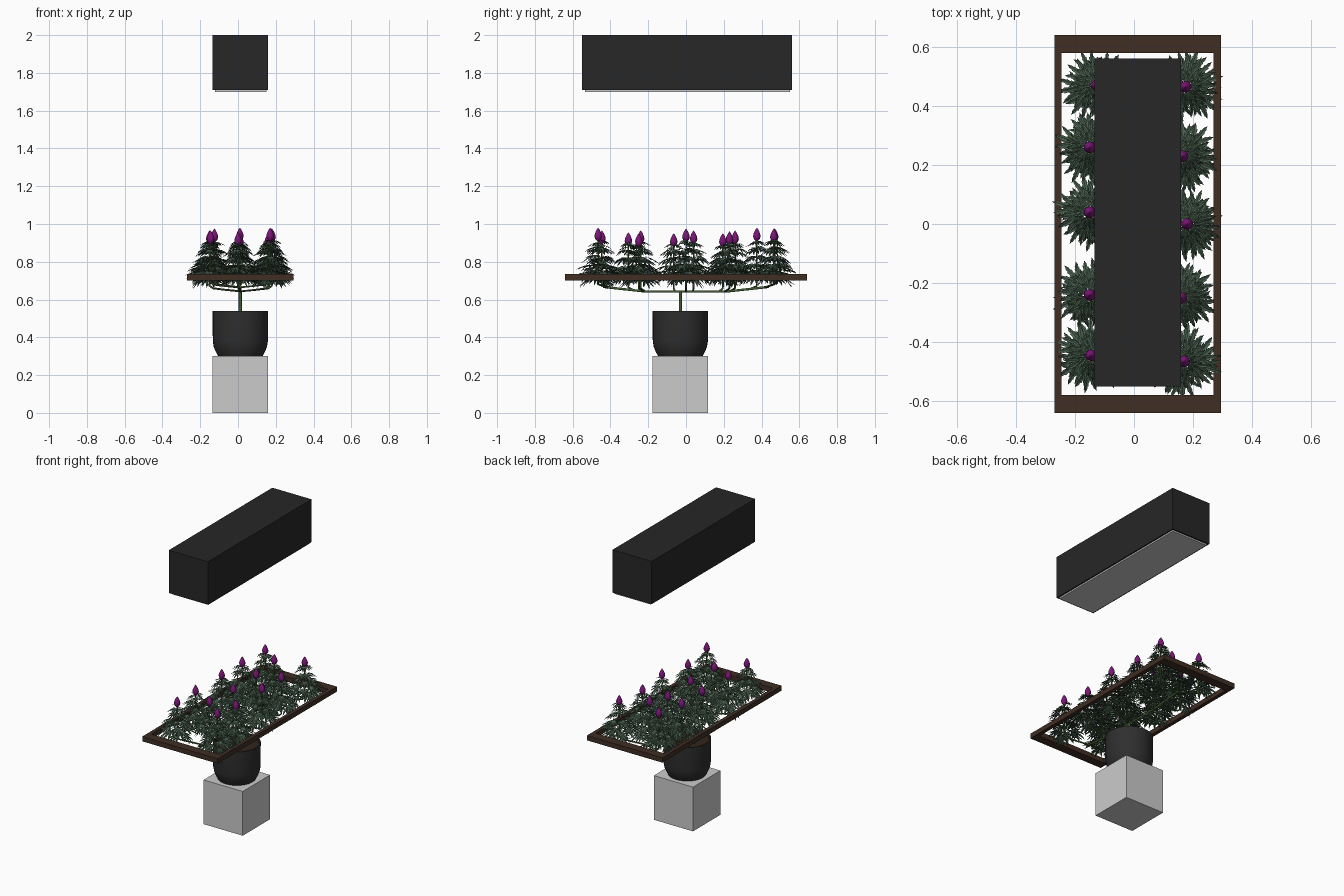
import bpy, bmesh, random
from math import cos, sin, pi, radians
from mathutils import Matrix, Vector

if "Cube" in bpy.data.objects:
    bpy.data.objects.remove(bpy.data.objects["Cube"])

random.seed(4)
CX, CY = 0.0125, -0.03


def mat(name, rgb):
    m = bpy.data.materials.new(name)
    m.diffuse_color = (*rgb, 1)
    m.use_nodes = True
    m.node_tree.nodes["Principled BSDF"].inputs["Base Color"].default_value = m.diffuse_color
    return m


BLACK = mat("black_metal", (0.02, 0.02, 0.02))
POT = mat("black_plastic", (0.028, 0.028, 0.028))
WOOD = mat("dark_wood", (0.05, 0.027, 0.017))
SOIL = mat("soil", (0.03, 0.018, 0.01))
STEM = mat("stem_green", (0.06, 0.11, 0.035))
LEAF = mat("leaf_green", (0.065, 0.115, 0.075))
BUD = mat("bud_purple", (0.2, 0.008, 0.19))


def make(name, verts, faces, material=None, smooth=False):
    me = bpy.data.meshes.new(name)
    me.from_pydata(verts, [], faces)
    bm = bmesh.new()
    bm.from_mesh(me)
    if name[:4] != "leav":
        bmesh.ops.recalc_face_normals(bm, faces=bm.faces)
    for f in bm.faces:
        f.smooth = smooth
    bm.to_mesh(me)
    bm.free()
    ob = bpy.data.objects.new(name, me)
    bpy.context.collection.objects.link(ob)
    if material:
        me.materials.append(material)
    return ob


def box(name, x0, x1, y0, y1, z0, z1, material=None):
    v = [(x, y, z) for x in (x0, x1) for y in (y0, y1) for z in (z0, z1)]
    f = [(0, 1, 3, 2), (4, 6, 7, 5), (0, 4, 5, 1), (2, 3, 7, 6), (0, 2, 6, 4), (1, 5, 7, 3)]
    return make(name, v, f, material)


def lathe(name, profile, x, y, material, sides):
    v, f, n = [], [], sides
    for r, z in profile:
        v += [(x + r * cos(2 * pi * i / n), y + r * sin(2 * pi * i / n), z) for i in range(n)]
    for k in range(len(profile) - 1):
        for i in range(n):
            j = (i + 1) % n
            f.append((k * n + i, k * n + j, k * n + n + j, k * n + n + i))
    f += [tuple(range(n)), tuple(range(len(v) - n, len(v)))]
    ob = make(name, v, f, material)
    bpy.ops.object.select_all(action='DESELECT')
    ob.select_set(True)
    bpy.context.view_layer.objects.active = ob
    bpy.ops.object.shade_smooth_by_angle(angle=radians(35))
    return ob


def tubes(name, paths, radius):
    cu = bpy.data.curves.new(name, 'CURVE')
    cu.dimensions = '3D'
    cu.bevel_depth, cu.bevel_resolution, cu.use_fill_caps = radius, 1, True
    for pts, scale in paths:
        s = cu.splines.new('POLY')
        s.points.add(len(pts) - 1)
        for p, co in zip(s.points, pts):
            p.co, p.radius = (*co, 1), scale
    cu.materials.append(STEM)
    ob = bpy.data.objects.new(name, cu)
    bpy.context.collection.objects.link(ob)


def add_leaflet(verts, faces, m, length):
    # serrated blade, folded along its midrib and drooping at the tip
    first, teeth = len(verts), 5
    verts.append(m @ Vector((0, 0, 0)))
    stations = 0
    for k in range(teeth):
        for t, w in (((k + 0.75) / (teeth + 0.6), 1.0), ((k + 0.85) / (teeth + 0.6), 0.7)):
            half = length * 0.115 * w * sin(pi * min(1, t * 0.95 + 0.04)) ** 0.8
            x, z = length * t, -0.16 * length * t * t
            verts.extend(m @ Vector(c) for c in
                         ((x, half, z + half * .3), (x * 0.97, 0, z), (x, -half, z + half * .3)))
            stations += 1
    verts.append(m @ Vector((length, 0, -0.17 * length)))
    faces += [(first, first + 2, first + 1), (first, first + 3, first + 2)]
    for s in range(stations - 1):
        a = first + 1 + 3 * s
        faces += [(a, a + 1, a + 4, a + 3), (a + 1, a + 2, a + 5, a + 4)]
    a, tip = first + 1 + 3 * (stations - 1), len(verts) - 1
    faces += [(a, a + 1, tip), (a + 1, a + 2, tip)]


FAN = [(0, 1), (27, .93), (-27, .93), (57, .75), (-57, .75), (100, .45), (-100, .45)]
# leaf tiers: height, leaf count, stalk length, leaf length, pitch
TIERS = [(.705, 4, .05, .075, 28), (.73, 6, .052, .09, 12), (.765, 6, .045, .085, 16),
         (.81, 5, .035, .072, 20), (.855, 5, .028, .06, 22), (.895, 5, .016, .045, 22)]


def plant(i, x, y, top):
    k = (top - .70) / .27
    verts, faces = [], []
    paths = [([(x, y, .69), (x, y, top - .05)], 1)]
    turn = random.uniform(0, 6)
    for z, n, stalk, size, pitch in TIERS:
        turn += 0.6
        for j in range(n):
            az = turn + 2 * pi * j / n + random.uniform(-.2, .2)
            base = Vector((x, y, .70 + (z - .70) * k + random.uniform(-.012, .012)))
            rot = Matrix.Rotation(az, 4, 'Z')
            end = base + rot @ Vector((stalk * .94, 0, stalk * .3))
            paths.append(([base, end], .35))
            m = Matrix.Translation(end) @ rot @ Matrix.Rotation(radians(pitch + random.uniform(-10, 10)), 4, 'Y')
            s = size * random.uniform(.85, 1.12)
            for ang, rel in FAN:
                add_leaflet(verts, faces, m @ Matrix.Rotation(radians(ang), 4, 'Z'), s * rel)
    make(f"leaves_{i}", verts, faces, LEAF)
    tubes(f"plant_stem_{i}", paths, .0045)
    lathe(f"bud_{i}", [(.006, top - .07), (.015, top - .06), (.02, top - .045), (.017, top - .03),
                       (.009, top - .012), (.001, top)], x, y, BUD, 12)


# stand, pot and soil
box("stand", CX - .147, CX + .147, CY - .147, CY + .147, 0, .30)
lathe("pot", [(.118, .30), (.13, .323), (.141, .35), (.146, .38), (.147, .54), (.139, .54), (.137, .52)],
      CX, CY, POT, 40)
lathe("soil", [(.137, .515), (.137, .525)], CX, CY, SOIL, 40)

# lamp housing and light panel
box("lamp_housing", CX - .147, CX + .147, -.55, .56, 1.71, 2.0, BLACK)
box("lamp_panel", CX - .133, CX + .138, -.535, .55, 1.70, 1.711)

# wooden frame around the canopy
for side in (-1, 1):
    a, b = sorted((CX + side * .2575, CX + side * .2825))
    box("frame_side_rail", a, b, -.58, .58, .702, .735, WOOD)
    a, b = sorted((side * .58, side * .64))
    box("frame_end_rail", CX - .2825, CX + .2825, a, b, .702, .735, WOOD)

# fourteen shoots: x, y, top height
SHOOTS = [(-.145, -.445, .965), (-.15, -.24, .965), (-.15, .04, .965), (-.15, .26, .965), (-.125, .47, .975),
          (.17, -.465, .98), (.16, -.25, .95), (.18, 0, .975), (.165, .23, .96), (.175, .465, .975),
          (.0, -.305, .955), (.01, -.065, .95), (.0, .195, .95), (.01, .375, .98)]
for i, (x, y, top) in enumerate(SHOOTS):
    plant(i, x, y, top)


# trunk, two trained arms and the branches to every shoot
def arm_z(y):
    return .643 + max(0, abs(y) - .22) * .11


tubes("trunk", [([(CX, CY, .52), (CX, CY, .645)], 1)], .009)
ys = [-.44, -.35, -.22, CY, .10, .22, .35, .44]
tubes("main_arms", [([(CX, y, arm_z(y)) for y in ys], 1)], .007)
branches = []
for x, y, _ in SHOOTS:
    y0 = max(-.44, min(.44, y * .9))
    z = arm_z(y0)
    branches.append(([(CX, y0, z), (CX + (x - CX) * .5, (y + y0) / 2, z + .008),
                      (CX + (x - CX) * .9, y, z + .016), (x, y, z + .03), (x, y, .70)], 1))
tubes("branches", branches, .005)
